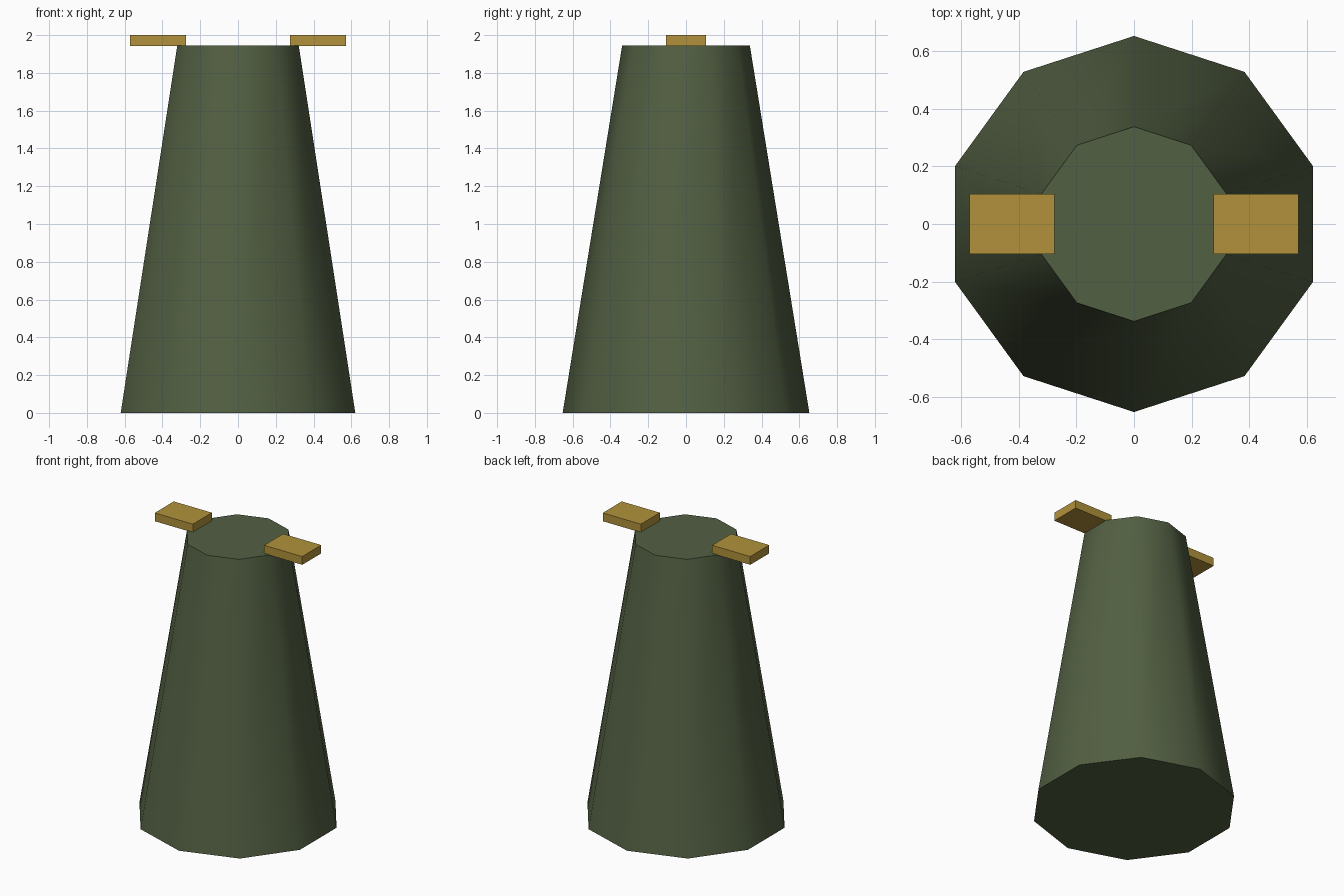
import bpy
import bmesh
import math
from mathutils import Matrix, Vector

cube = bpy.data.objects.get("Cube")
if cube:
    bpy.data.objects.remove(cube, do_unlink=True)


def make_material(name, rgb):
    mat = bpy.data.materials.new(name)
    mat.use_nodes = True
    color = (*rgb, 1.0)
    mat.diffuse_color = color
    bsdf = next(n for n in mat.node_tree.nodes if n.type == 'BSDF_PRINCIPLED')
    bsdf.inputs["Base Color"].default_value = color
    bsdf.inputs["Roughness"].default_value = 0.8
    return mat


def add_object(name, bm, mat):
    bmesh.ops.recalc_face_normals(bm, faces=bm.faces)
    mesh = bpy.data.meshes.new(name)
    bm.to_mesh(mesh)
    bm.free()
    mesh.materials.append(mat)
    obj = bpy.data.objects.new(name, mesh)
    bpy.context.collection.objects.link(obj)
    return obj


green = make_material("olive green", (0.085, 0.115, 0.055))
gold = make_material("dull gold", (0.44, 0.285, 0.043))

# Tapered ten-sided body, with a corner towards the front and back
SIDES, HEIGHT = 10, 1.945
bm = bmesh.new()
rings = []
for radius, z in ((0.653, 0.0), (0.338, HEIGHT)):
    angles = [math.pi / 2 + math.tau * i / SIDES for i in range(SIDES)]
    rings.append([bm.verts.new((radius * math.cos(a), radius * math.sin(a), z))
                  for a in angles])
lower, upper = rings
for i in range(SIDES):
    j = (i + 1) % SIDES
    bm.faces.new((lower[i], lower[j], upper[j], upper[i]))
bm.faces.new(lower)
bm.faces.new(upper)
body = add_object("body", bm, green)

# Smooth walls with crisp rims
bpy.ops.object.select_all(action='DESELECT')
body.select_set(True)
bpy.context.view_layer.objects.active = body
bpy.ops.object.shade_smooth_by_angle(angle=math.radians(45))

# Flat plates reaching out over the top rim on both sides
for side, sign in (("left", 1), ("right", -1)):
    bm = bmesh.new()
    place = (Matrix.Translation(Vector((sign * 0.423, 0, 1.971)))
             @ Matrix.Diagonal((0.295, 0.21, 0.058, 1)))
    bmesh.ops.create_cube(bm, size=1, matrix=place)
    add_object(side + "_top_plate", bm, gold)
